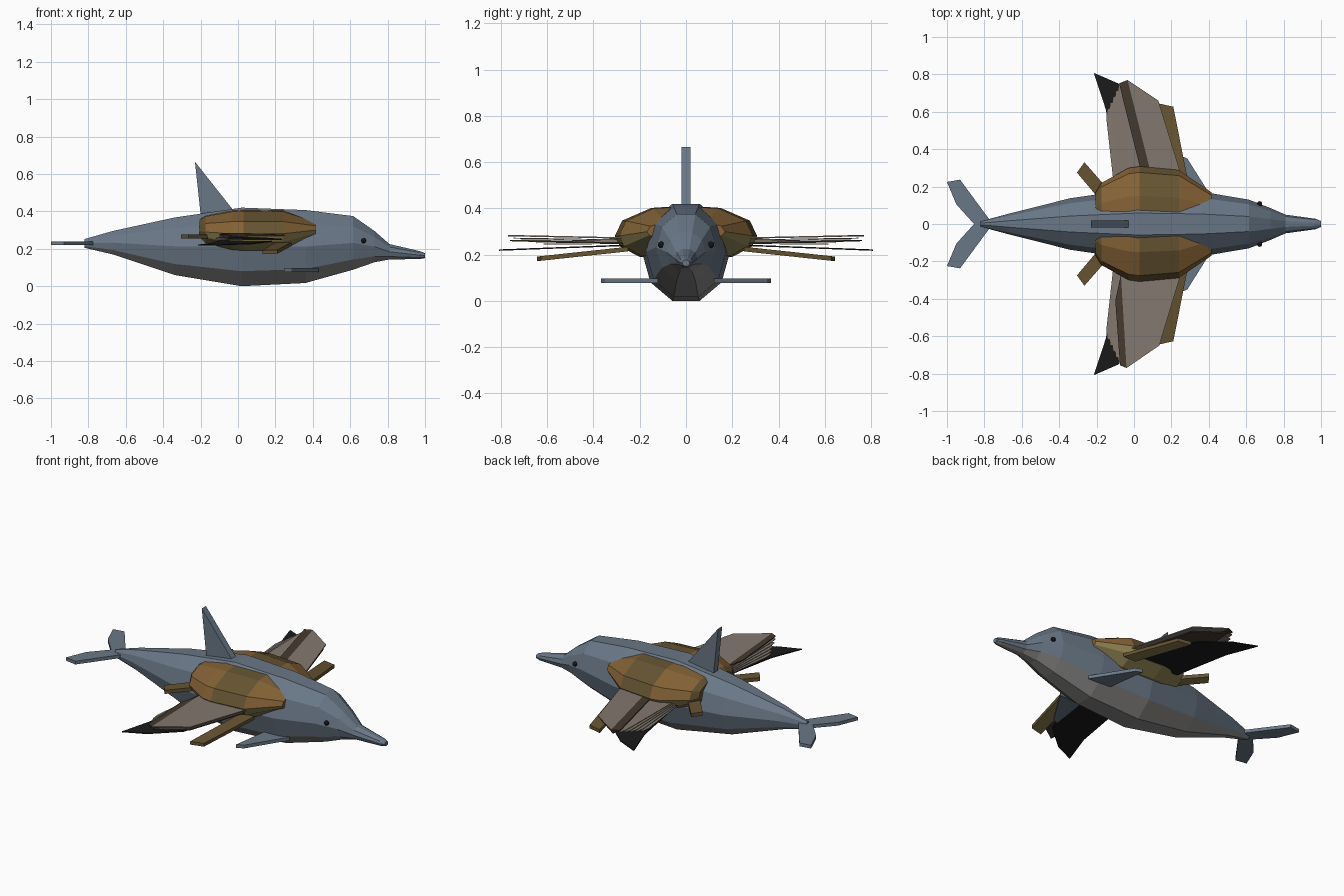
import bpy, bmesh, math
from mathutils import Vector

if "Cube" in bpy.data.objects:
    bpy.data.objects.remove(bpy.data.objects["Cube"])


def material(name, srgb):
    m = bpy.data.materials.new(name)
    lin = [((c / 255 + 0.055) / 1.055) ** 2.4 for c in srgb]
    m.diffuse_color = (*lin, 1)
    m.use_nodes = True
    m.node_tree.nodes["Principled BSDF"].inputs["Base Color"].default_value = m.diffuse_color
    return m


SLATE = material("slate blue", (105, 119, 134))
BELLY = material("belly grey", (138, 136, 135))
BROWN = material("warm brown", (131, 97, 53))
UMBER = material("dark umber", (102, 84, 50))
OLIVE = material("olive", (140, 128, 80))
TAUPE = material("feather taupe", (131, 121, 111))
DARK = material("dark feather", (68, 57, 46))
BLACK = material("black", (26, 26, 27))


def finish(name, bm, mats, rule=None):
    bmesh.ops.recalc_face_normals(bm, faces=bm.faces)
    bm.normal_update()
    if rule:
        for f in bm.faces:
            f.material_index = rule(f)
    me = bpy.data.meshes.new(name)
    bm.to_mesh(me)
    bm.free()
    for m in mats:
        me.materials.append(m)
    ob = bpy.data.objects.new(name, me)
    bpy.context.collection.objects.link(ob)
    return ob


def plate(name, pts, offset, mats, rule=None):
    """Flat outline given thickness along an offset vector, centred."""
    bm = bmesh.new()
    off = Vector(offset)
    a = [bm.verts.new(Vector(p) - off / 2) for p in pts]
    b = [bm.verts.new(Vector(p) + off / 2) for p in pts]
    bm.faces.new(a)
    bm.faces.new(b)
    n = len(pts)
    for i in range(n):
        j = (i + 1) % n
        bm.faces.new((a[i], a[j], b[j], b[i]))
    return finish(name, bm, mats, rule)


def loft(name, rings, mats, rule):
    bm = bmesh.new()
    loops = [[bm.verts.new(p) for p in r] for r in rings]
    n = len(loops[0])
    for p, q in zip(loops, loops[1:]):
        for i in range(n):
            j = (i + 1) % n
            bm.faces.new((p[i], p[j], q[j], q[i]))
    bm.faces.new(loops[0])
    bm.faces.new(loops[-1])
    return finish(name, bm, mats, rule)


# Body: ten-sided loft (x, half width, top, bottom), lower three strips are belly
SECTIONS = [(-0.82, 0.015, 0.252, 0.205), (-0.67, 0.055, 0.295, 0.17),
            (-0.34, 0.138, 0.367, 0.06), (0.02, 0.19, 0.42, 0.0),
            (0.36, 0.173, 0.407, 0.017), (0.615, 0.13, 0.375, 0.088),
            (0.73, 0.085, 0.295, 0.128), (0.81, 0.05, 0.225, 0.143),
            (0.97, 0.028, 0.188, 0.145), (1.0, 0.016, 0.177, 0.15)]
rings = []
for x, w, t, b in SECTIONS:
    rz = (t - b) / 2 / math.sin(math.radians(72))
    rings.append([(x, w * math.cos(k * math.pi / 5),
                   (t + b) / 2 + rz * math.sin(k * math.pi / 5)) for k in range(10)])
body = loft("body", rings, [SLATE, BELLY], None)
for i, f in enumerate(body.data.polygons):
    f.material_index = 1 if i < 90 and i % 10 in (6, 7, 8) else 0

# Dorsal fin and tail fluke
plate("dorsal_fin", [(-0.23, 0, 0.665), (-0.2, 0, 0.385), (-0.02, 0, 0.4)],
      (0, 0.04, 0), [SLATE])
half = [(-0.77, 0.02), (-0.93, 0.237), (-1.0, 0.225), (-0.95, 0.105), (-0.855, 0)]
outline = half + [(x, -y) for x, y in reversed(half[:-1])]
plate("tail_fluke", [(x, y, 0.23) for x, y in outline], (0, 0, 0.02), [SLATE])

# Shoulder cross-section (y, z) and stations (x, y scale, z scale)
PROFILE = [(0.03, 0.41), (0.15, 0.402), (0.276, 0.347), (0.308, 0.28),
           (0.285, 0.235), (0.2, 0.19), (0.03, 0.19)]
STATIONS = [(-0.205, 0.5, 0.5), (-0.175, 0.68, 0.68), (-0.03, 0.97, 0.96),
            (0.03, 1, 1), (0.24, 0.93, 0.97), (0.415, 0.5, 0.35)]


def shoulder_rule(f):
    c = f.calc_center_median()
    if f.normal.z < -0.35:
        return 2
    return 1 if 0.03 < c.x < 0.24 or c.x < -0.185 else 0


def underside(f):
    return 1 if f.normal.z < -0.5 else 0


# Feather outlines (x, |y|) that differ between the two wings
COVERTS = {1: [(0.13, 0.66), (-0.035, 0.77), (0.09, 0.27), (0.25, 0.27)],
           -1: [(0.135, 0.65), (-0.04, 0.77), (-0.07, 0.27), (0.25, 0.27)]}
STRIPE = {1: [(-0.035, 0.77), (-0.08, 0.752), (0.04, 0.27), (0.09, 0.27)],
          -1: [(-0.04, 0.77), (-0.075, 0.755), (-0.1, 0.41), (-0.07, 0.27)]}

for s, side in ((1, "left"), (-1, "right")):
    def raised(pts, z0, z1, s=s):
        # height runs from z0 at y = 0.27 to z1 at y = 0.8
        return [(x, s * y, z0 + (z1 - z0) * (y - 0.27) / 0.53) for x, y in pts]

    # Shoulder
    loft(f"{side}_shoulder",
         [[(x, s * (0.03 + (y - 0.03) * sy), 0.31 + (z - 0.31) * sz) for y, z in PROFILE]
          for x, sy, sz in STATIONS], [BROWN, UMBER, OLIVE], shoulder_rule)

    # Layered wing feathers, top to bottom
    thin = (0, 0, 0.006)
    plate(f"{side}_covert_feathers", raised(COVERTS[s], 0.272, 0.283), thin, [TAUPE])
    plate(f"{side}_feather_stripe", raised(STRIPE[s], 0.272, 0.283), thin, [DARK])
    for k in range(5):
        tip = (-0.082 - 0.015 * k, 0.745 - 0.032 * k)
        pts = [tip, (tip[0] - 0.006, tip[1] - 0.05), (-0.085 - 0.007 * k, 0.25),
               (0.06, 0.25), (tip[0] + 0.035, tip[1])]
        plate(f"{side}_rear_feather_{k + 1}",
              raised(pts, 0.264 - 0.004 * k, 0.272 - 0.007 * k), (0, 0, 0.004), [TAUPE])
    plate(f"{side}_under_feathers",
          raised([(0.125, 0.645), (-0.04, 0.76), (-0.07, 0.26), (0.24, 0.26)], 0.25, 0.262),
          thin, [DARK])
    plate(f"{side}_flight_feathers",
          raised([(-0.215, 0.808), (-0.085, 0.752), (0.07, 0.62), (0.19, 0.25),
                  (-0.1, 0.25), (-0.15, 0.61)], 0.24, 0.22), thin, [BLACK])

    # Leading-edge spar and rear stub
    plate(f"{side}_leading_spar",
          raised([(0.13, 0.645), (0.21, 0.627), (0.285, 0.25), (0.2, 0.25)], 0.222, 0.165),
          (0, 0, 0.02), [UMBER, OLIVE], underside)
    plate(f"{side}_rear_stub",
          [(x, s * y, 0.265) for x, y in
           [(-0.305, 0.275), (-0.265, 0.33), (-0.16, 0.21), (-0.16, 0.1), (-0.2, 0.15)]],
          (0, 0, 0.022), [UMBER, OLIVE], underside)

    # Pectoral fin
    plate(f"{side}_pectoral_fin",
          [(0.43, s * 0.12, 0.087), (0.285, s * 0.35, 0.087), (0.245, s * 0.367, 0.087),
           (0.28, s * 0.12, 0.087)], (0, 0, 0.02), [SLATE])

    # Eye
    bm = bmesh.new()
    bmesh.ops.create_icosphere(bm, subdivisions=2, radius=0.014)
    bmesh.ops.translate(bm, vec=(0.672, s * 0.108, 0.243), verts=bm.verts)
    finish(f"{side}_eye", bm, [BLACK])
